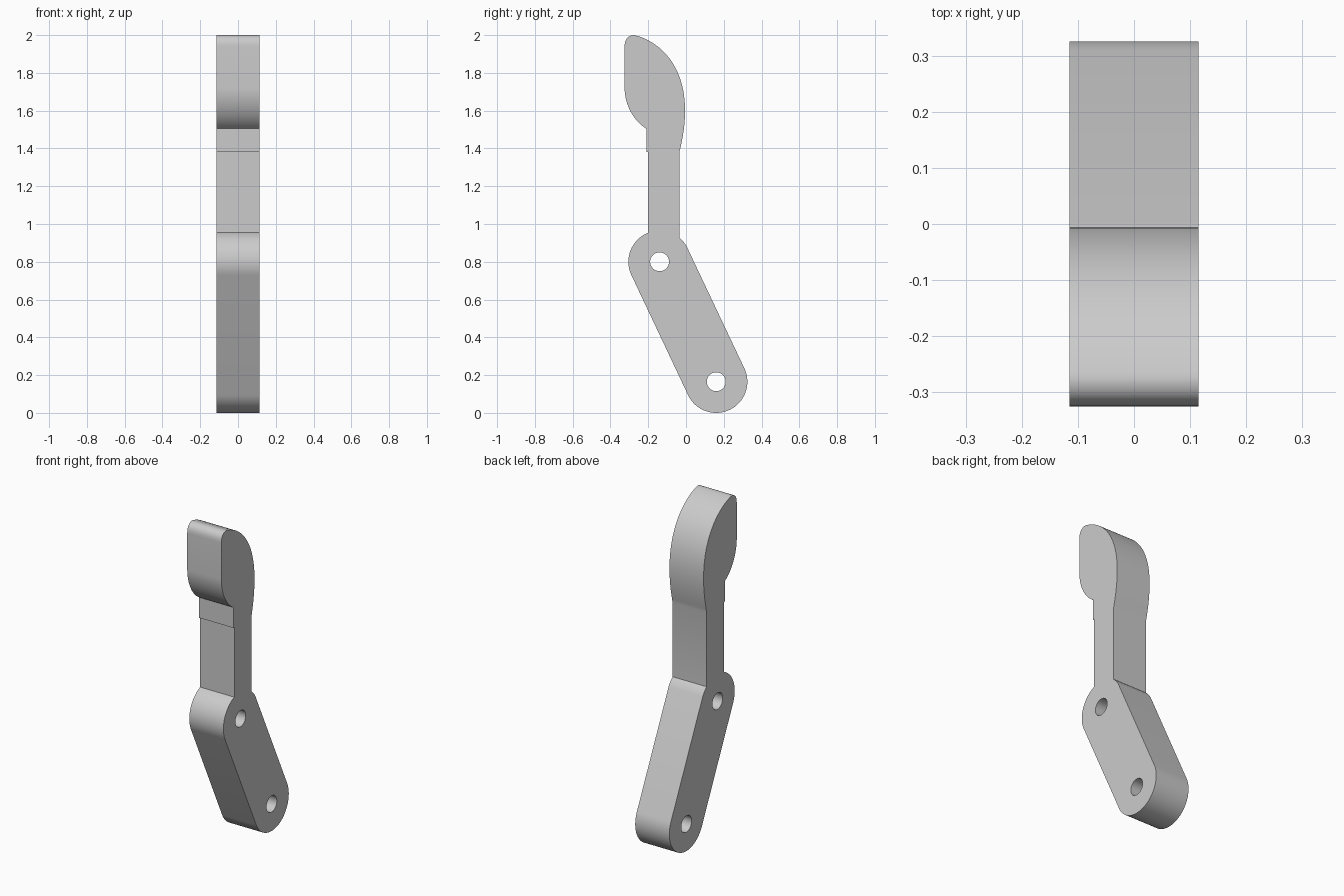
import bpy
from math import cos, sin, radians, atan2, acos, pi
from mathutils import Vector
from mathutils.geometry import interpolate_bezier

cube = bpy.data.objects.get("Cube")
if cube:
    bpy.data.objects.remove(cube)

HALF_WIDTH = 0.115
LINK_R = 0.165
HOLE_R = 0.05
upper = Vector((-0.14, 0.80))
lower = Vector((0.16, 0.165))
stem_front, stem_back = -0.20, -0.035


def arc(centre, radius, start, end, steps):
    """Points on an arc in the side plane (y, z)."""
    angles = [start + (end - start) * i / steps for i in range(steps + 1)]
    return [centre + radius * Vector((cos(a), sin(a))) for a in angles]


def bezier(a, b, c, d, steps=20):
    return [p.xy for p in interpolate_bezier(*(Vector(p) for p in (a, b, c, d)), steps)]


# Side profile: rounded link, narrow stem, curved head
axis = lower - upper
side = atan2(axis.y, axis.x) + pi / 2
front_cut = acos((stem_front - upper.x) / LINK_R)
back_cut = acos((stem_back - upper.x) / LINK_R)

outline = arc(lower, LINK_R, side, side - pi, 40)
outline += arc(upper, LINK_R, side + pi, front_cut, 24)
outline += [Vector((stem_front, 1.38)), Vector((-0.21, 1.38))]
outline += bezier((-0.21, 1.505), (-0.275, 1.542), (-0.325, 1.63), (-0.325, 1.72))
outline += bezier((-0.325, 1.94), (-0.325, 1.98), (-0.305, 2.0), (-0.275, 2.0), 10)
outline += bezier((-0.275, 2.0), (-0.16, 1.975), (-0.005, 1.86), (-0.005, 1.60), 28)[1:]
outline += bezier((-0.005, 1.60), (-0.005, 1.52), (-0.018, 1.45), (stem_back, 1.38), 10)[1:]
outline += arc(upper, LINK_R, back_cut, side, 6)[:-1]

# Filled, extruded curve with the two pin holes
curve = bpy.data.curves.new("lever_arm", "CURVE")
curve.dimensions = "2D"
curve.fill_mode = "BOTH"
curve.extrude = HALF_WIDTH
holes = [arc(c, HOLE_R, 0, 2 * pi, 32)[:-1] for c in (upper, lower)]
for loop in [outline] + holes:
    spline = curve.splines.new("POLY")
    spline.points.add(len(loop) - 1)
    for point, p in zip(spline.points, loop):
        point.co = (p.x, p.y, 0, 1)
    spline.use_cyclic_u = True

arm = bpy.data.objects.new("lever_arm", curve)
bpy.context.collection.objects.link(arm)
arm.rotation_euler = (pi / 2, 0, pi / 2)

# Plain grey finish
grey = bpy.data.materials.new("light_grey")
grey.use_nodes = True
colour = (0.6, 0.6, 0.6, 1)
grey.diffuse_color = colour
grey.node_tree.nodes["Principled BSDF"].inputs["Base Color"].default_value = colour
curve.materials.append(grey)

# Convert to a clean mesh
bpy.ops.object.select_all(action="DESELECT")
arm.select_set(True)
bpy.context.view_layer.objects.active = arm
bpy.ops.object.convert(target="MESH")
bpy.ops.object.mode_set(mode="EDIT")
bpy.ops.mesh.select_all(action="SELECT")
bpy.ops.mesh.remove_doubles(threshold=0.0002)
bpy.ops.mesh.normals_make_consistent(inside=False)
bpy.ops.object.mode_set(mode="OBJECT")
bpy.ops.object.transform_apply(location=False, rotation=True, scale=True)
bpy.ops.object.shade_smooth_by_angle(angle=radians(25))
